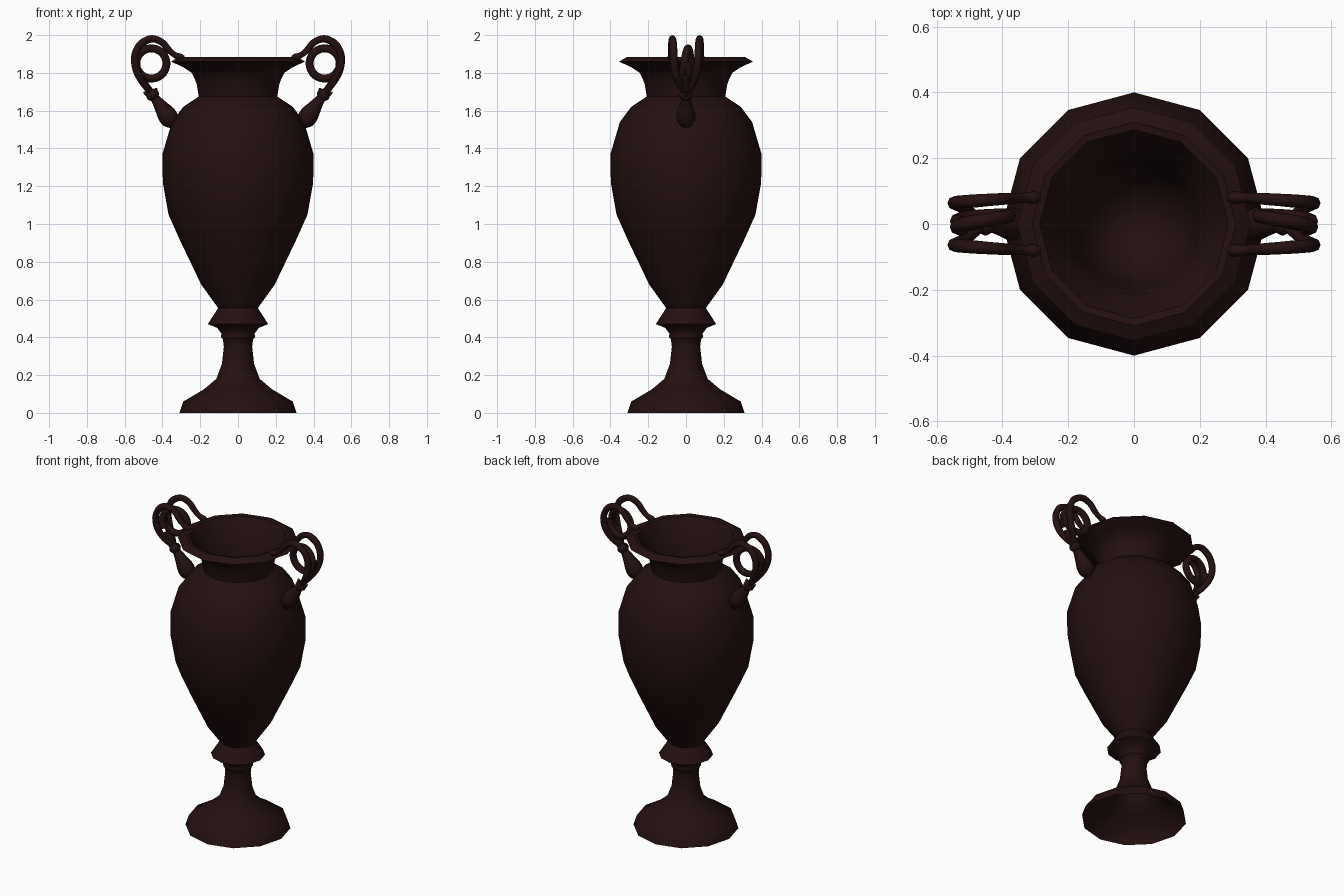
import bpy, bmesh, math
from mathutils import Vector

cube = bpy.data.objects.get("Cube")
if cube:
    bpy.data.objects.remove(cube, do_unlink=True)

# Dark bronze material
COLOR = (0.019, 0.0052, 0.0052, 1)
bronze = bpy.data.materials.new("dark bronze")
bronze.diffuse_color = COLOR
bronze.use_nodes = True
bronze.node_tree.nodes["Principled BSDF"].inputs["Base Color"].default_value = COLOR


def make_object(name, bm, angle=42):
    bmesh.ops.recalc_face_normals(bm, faces=bm.faces)
    mesh = bpy.data.meshes.new(name)
    bm.to_mesh(mesh)
    bm.free()
    mesh.materials.append(bronze)
    obj = bpy.data.objects.new(name, mesh)
    bpy.context.collection.objects.link(obj)
    bpy.ops.object.select_all(action="DESELECT")
    obj.select_set(True)
    bpy.context.view_layer.objects.active = obj
    bpy.ops.object.shade_smooth_by_angle(angle=math.radians(angle))
    return obj


def skin(bm, rings):
    for a, b in zip(rings, rings[1:]):
        n = len(a)
        for i in range(n):
            j = (i + 1) % n
            bm.faces.new((a[i], a[j], b[j], b[i]))


def lathe(name, profile, sides=12):
    """Turn a (radius, height) profile around the z axis."""
    bm = bmesh.new()
    rings = []
    for r, z in profile:
        rings.append([bm.verts.new((r * math.cos(math.tau * i / sides),
                                    r * math.sin(math.tau * i / sides), z))
                      for i in range(sides)])
    skin(bm, rings)
    bmesh.ops.remove_doubles(bm, verts=bm.verts, dist=0.0005)
    return make_object(name, bm)


def smooth_path(points, steps=4):
    """Catmull-Rom interpolation of (x, y, z, radius) points."""
    p = [Vector(q) for q in points]
    p = [p[0]] + p + [p[-1]]
    out = []
    for a, b, c, d in zip(p, p[1:], p[2:], p[3:]):
        for k in range(steps):
            t = k / steps
            out.append(0.5 * (2 * b + (c - a) * t + (2 * a - 5 * b + 4 * c - d) * t ** 2
                              + (3 * b - a - 3 * c + d) * t ** 3))
    return out + [p[-1]]


def tube(name, points, side, steps=4, sides=8):
    """Sweep a round section along a path; side mirrors it in x."""
    path = smooth_path(points, steps)
    pos = [Vector((q[0] * side, q[1], q[2])) for q in path]
    bm = bmesh.new()
    rings = []
    for i, c in enumerate(pos):
        tangent = (pos[min(i + 1, len(pos) - 1)] - pos[max(i - 1, 0)]).normalized()
        u = (Vector((0, 1, 0)) - tangent * tangent.y).normalized()
        v = tangent.cross(u)
        rings.append([bm.verts.new(c + path[i][3] * (u * math.cos(math.tau * k / sides)
                                                    + v * math.sin(math.tau * k / sides)))
                      for k in range(sides)])
    skin(bm, rings)
    bm.faces.new(rings[0])
    bm.faces.new(rings[-1])
    return make_object(name, bm, 60)


# Pedestal foot and stem, hollow underneath
lathe("pedestal", [(0.31, 0), (0.29, 0.06), (0.18, 0.125), (0.115, 0.18), (0.085, 0.26),
                   (0.075, 0.35), (0.08, 0.39), (0.09, 0.4), (0.088, 0.42),
                   (0.11, 0.45), (0.16, 0.47), (0.105, 0.555)])

# Belly, neck, flared lip and the inner bowl
lathe("urn_body", [(0.105, 0.555), (0.195, 0.68), (0.31, 0.92), (0.368, 1.05), (0.398, 1.22),
                   (0.4, 1.37), (0.35, 1.54), (0.29, 1.62), (0.208, 1.675), (0.22, 1.75),
                   (0.245, 1.8), (0.29, 1.83), (0.355, 1.86), (0.31, 1.885), (0.287, 1.88),
                   (0.24, 1.8), (0.205, 1.7), (0.19, 1.55), (0.14, 1.35), (0, 1.25)])

# Scrolled handles, mirrored on both sides
for side, label in ((1, "left"), (-1, "right")):
    # Teardrop root growing out of the shoulder
    tube(label + "_handle_root",
         [(0.335, 0, 1.52, 0.02), (0.355, 0, 1.545, 0.045), (0.378, 0, 1.58, 0.05),
          (0.41, 0, 1.625, 0.036), (0.45, 0, 1.68, 0.021), (0.49, 0, 1.735, 0.02),
          (0.515, 0, 1.775, 0.02)], side)
    # Collar with small leaf tips
    tube(label + "_handle_collar",
         [(0.437, 0, 1.662, 0.02), (0.447, 0, 1.676, 0.034), (0.457, 0, 1.69, 0.034),
          (0.468, 0, 1.705, 0.02)], side, 2)
    for tip in (-1, 1):
        tube(label + "_leaf_tip",
             [(0.455, 0, 1.69, 0.014), (0.46 - tip * 0.022, 0, 1.695 + tip * 0.012, 0.01),
              (0.465 - tip * 0.034, 0, 1.71 + tip * 0.01, 0.004)], side, 2)
    # Central curl: a ring drifting slightly sideways
    curl = []
    for k in range(19):
        a = math.radians(-40 + k * 22.5)
        curl.append((0.459 + 0.08 * math.cos(a), 0.026 * math.sin(a / 2 - 0.35),
                     1.85 + 0.08 * math.sin(a), 0.021))
    tube(label + "_handle_curl", curl, side, 2)
    # Outer pair of strands looping up to the lip
    for y, place in ((-1, "front"), (1, "back")):
        strand = [(0.47, 0.012, 1.705, 0.016), (0.505, 0.04, 1.75, 0.018),
                  (0.536, 0.058, 1.81, 0.02), (0.547, 0.064, 1.88, 0.02),
                  (0.525, 0.067, 1.94, 0.02), (0.485, 0.07, 1.972, 0.02),
                  (0.445, 0.073, 1.98, 0.019), (0.4, 0.076, 1.96, 0.018),
                  (0.365, 0.078, 1.92, 0.017), (0.335, 0.08, 1.895, 0.015),
                  (0.305, 0.08, 1.883, 0.019), (0.285, 0.08, 1.878, 0.012)]
        tube(f"{label}_{place}_strand", [(p[0], y * p[1], p[2], p[3]) for p in strand], side)
